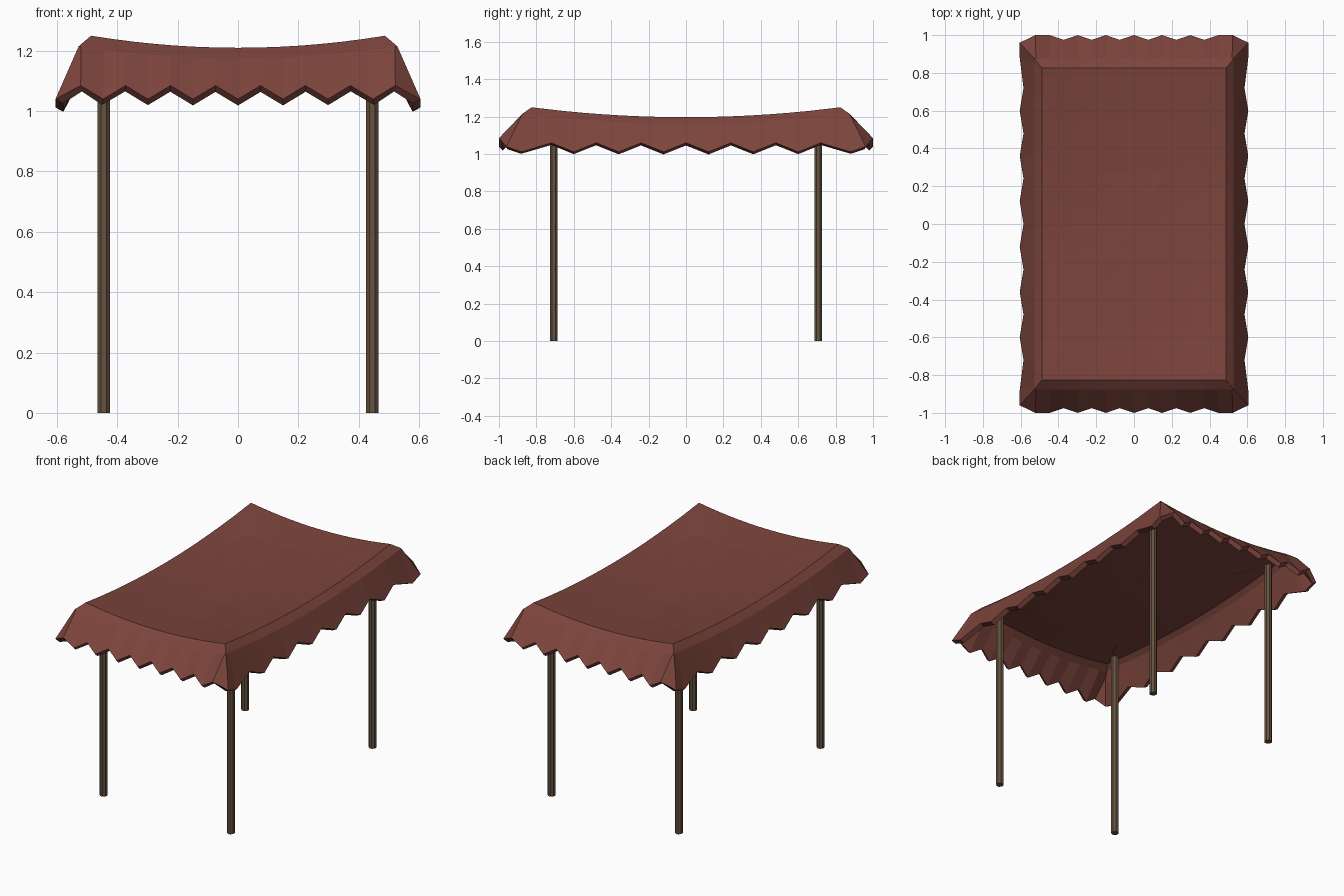
import bpy, bmesh, math

if "Cube" in bpy.data.objects:
    bpy.data.objects.remove(bpy.data.objects["Cube"])


def material(name, color):
    m = bpy.data.materials.new(name)
    m.diffuse_color = (*color, 1)
    m.use_nodes = True
    m.node_tree.nodes["Principled BSDF"].inputs["Base Color"].default_value = m.diffuse_color
    return m


cloth = material("red_cloth", (0.2, 0.058, 0.045))
wood = material("brown_wood", (0.13, 0.085, 0.05))

# Scalloped hem: one corner, right side, corner, back; then the same turned 180 degrees
half = [(0.605, -0.96, 1.04)]
for k in range(-7, 8):
    peak = k % 2 == 0
    half.append((0.585 if peak else 0.605, 0.12 * k + (0.04 if k == 7 else -0.04 if k == -7 else 0),
                 1.06 if peak else 1.012))
half.append((0.605, 0.96, 1.04))
for k in range(7, -8, -1):
    peak = k % 2 == 1
    half.append((0.0745 * k, 0.975 if peak and abs(k) < 7 else 1.0,
                 1.085 if peak else 1.04))
hem = half + [(-x, -y, z) for x, y, z in half]


def clamp(v):
    return max(-1, min(1, v))


def sag(u, v):
    return 1.175 + 0.022 * u * u + 0.035 * v * v + 0.018 * u * u * v * v


# Rings from hem to shoulder, roof edge and sagging roof
uv = [(clamp(x / 0.53), clamp(y / 0.9)) for x, y, z in hem]
rings = [hem,
         [(u * 0.528, v * 0.875, sag(u, v) - 0.035) for u, v in uv]]
for s in (1, 0.66, 0.33):
    rings.append([(u * s * 0.487, v * s * 0.825, sag(u * s, v * s)) for u, v in uv])

bm = bmesh.new()
loops = [[bm.verts.new(p) for p in ring] for ring in rings]
n = len(hem)
for a, b in zip(loops, loops[1:]):
    for i in range(n):
        j = (i + 1) % n
        bm.faces.new((a[i], a[j], b[j], b[i]))
centre = bm.verts.new((0, 0, sag(0, 0)))
for i in range(n):
    bm.faces.new((loops[-1][i], loops[-1][(i + 1) % n], centre))
bmesh.ops.remove_doubles(bm, verts=bm.verts, dist=0.0005)
mesh = bpy.data.meshes.new("cloth_canopy")
bm.to_mesh(mesh)
bm.free()
canopy = bpy.data.objects.new("cloth_canopy", mesh)
bpy.context.collection.objects.link(canopy)
mesh.materials.append(cloth)
mod = canopy.modifiers.new("thickness", "SOLIDIFY")
mod.thickness = 0.03
mod.offset = -1

# Four support poles
for sy, end in ((-1, "front"), (1, "back")):
    for sx, side in ((-1, "left"), (1, "right")):
        bpy.ops.mesh.primitive_cylinder_add(vertices=8, radius=0.023, depth=1.21,
                                            location=(sx * 0.445, sy * 0.707, 0.605),
                                            rotation=(0, 0, math.pi / 8))
        pole = bpy.context.object
        pole.name = f"{end}_{side}_pole"
        pole.data.materials.append(wood)
